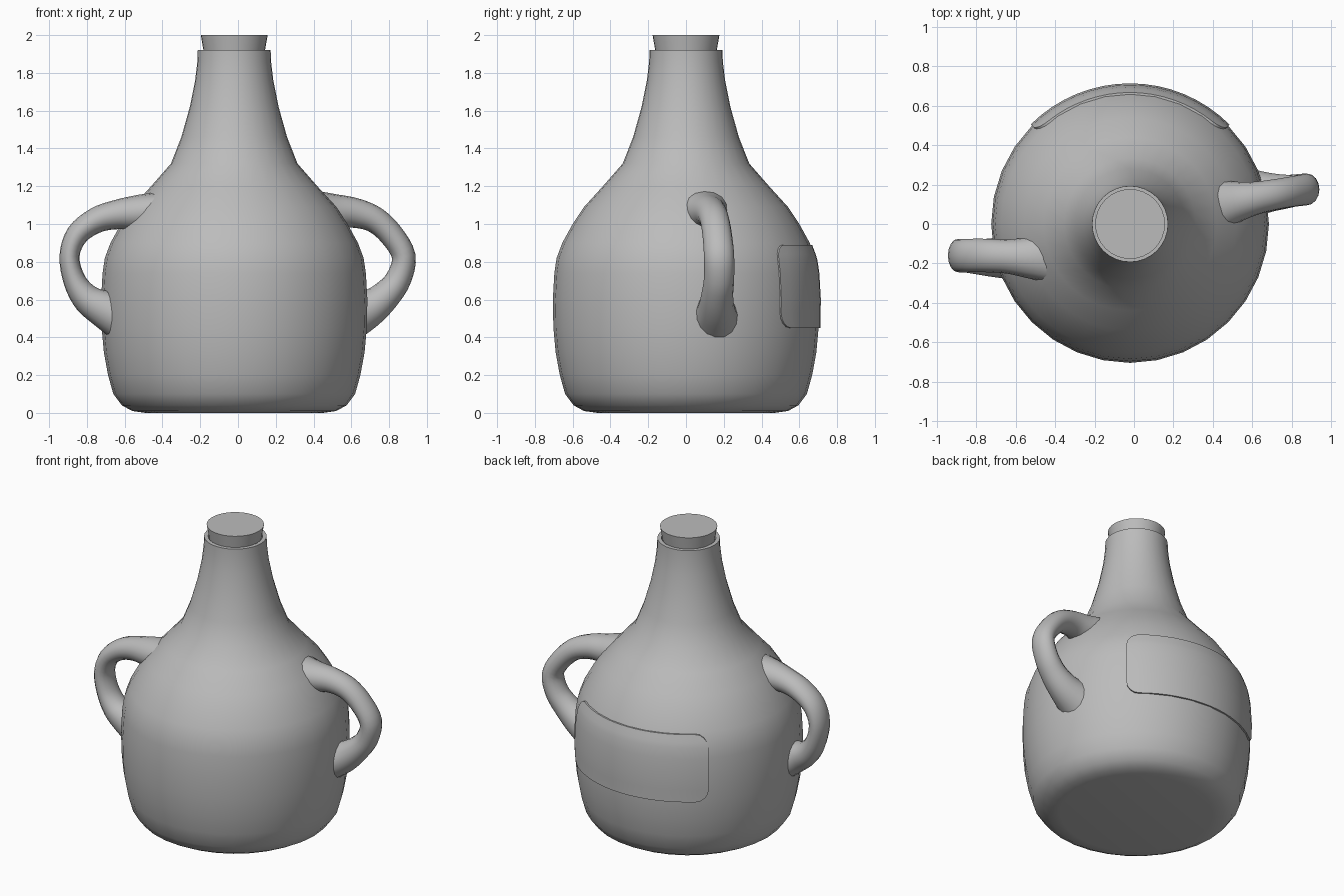
import bpy, bmesh, math
from mathutils import Vector

if "Cube" in bpy.data.objects:
    bpy.data.objects.remove(bpy.data.objects["Cube"])

GREY = (0.5, 0.5, 0.5, 1)
clay = bpy.data.materials.new("grey clay")
clay.use_nodes = True
clay.diffuse_color = GREY
clay.node_tree.nodes["Principled BSDF"].inputs["Base Color"].default_value = GREY

CX = -0.02      # axis of the bottle
SIDES = 32


def finish(name, bm, angle=40):
    bmesh.ops.recalc_face_normals(bm, faces=bm.faces)
    mesh = bpy.data.meshes.new(name)
    bm.to_mesh(mesh)
    bm.free()
    mesh.materials.append(clay)
    ob = bpy.data.objects.new(name, mesh)
    bpy.context.collection.objects.link(ob)
    bpy.ops.object.select_all(action="DESELECT")
    ob.select_set(True)
    bpy.context.view_layer.objects.active = ob
    bpy.ops.object.shade_smooth_by_angle(angle=math.radians(angle))
    return ob


def skin(bm, rings, closed=True):
    """Join successive rings of vertices with quads."""
    for lo, hi in zip(rings, rings[1:]):
        n = len(lo)
        for i in range(n if closed else n - 1):
            j = (i + 1) % n
            bm.faces.new((lo[i], lo[j], hi[j], hi[i]))


def lathe(name, profile):
    bm = bmesh.new()
    rings = []
    for r, z in profile:
        angles = [math.tau * i / SIDES for i in range(SIDES)]
        rings.append([bm.verts.new((CX + r * math.cos(a), r * math.sin(a), z)) for a in angles])
    skin(bm, rings)
    bm.faces.new(rings[0])
    bm.faces.new(rings[-1])
    return finish(name, bm)


# Bottle body with a narrow lip, and its stopper
body = [(0.47, 0), (0.54, 0.01), (0.595, 0.04), (0.64, 0.1), (0.668, 0.2),
        (0.69, 0.32), (0.702, 0.45), (0.705, 0.6), (0.697, 0.74), (0.685, 0.82),
        (0.655, 0.9), (0.6, 1.0), (0.54, 1.09), (0.44, 1.2), (0.335, 1.32),
        (0.28, 1.46), (0.235, 1.62), (0.207, 1.76), (0.195, 1.86), (0.193, 1.92),
        (0.168, 1.92), (0.163, 1.88)]
lathe("bottle_body", body)
lathe("stopper", [(0.155, 1.87), (0.163, 1.92), (0.177, 2.0)])


def body_radius(z):
    for (r0, z0), (r1, z1) in zip(body, body[1:]):
        if z0 <= z <= z1:
            return r0 + (r1 - r0) * (z - z0) / (z1 - z0)


# Raised label with rounded corners on the back
def label(z_low=0.45, z_high=0.89, half=math.radians(45), corner=0.08):
    bm = bmesh.new()
    steps = [corner * (1 - math.cos(math.pi / 8 * i)) for i in range(5)]
    mid = [z_low + corner + (z_high - z_low - 2 * corner) * i / 4 for i in range(1, 4)]
    rows = [z_low + s for s in steps] + mid + [z_high - s for s in reversed(steps)]
    rings = []
    for z in rows:
        d = max(0, corner - min(z - z_low, z_high - z))
        inset = corner - math.sqrt(corner ** 2 - d ** 2)
        span = half - inset / 0.7
        r = body_radius(z) + 0.009
        ring = []
        for i in range(17):
            a = math.pi / 2 + span * (i / 8 - 1)
            ring.append(bm.verts.new((CX + r * math.cos(a), r * math.sin(a), z)))
        rings.append(ring)
    skin(bm, rings, closed=False)
    # side walls sunk into the body
    rim = [e for e in bm.edges if e.is_boundary]
    wall = bmesh.ops.extrude_edge_only(bm, edges=rim)["geom"]
    for v in wall:
        if isinstance(v, bmesh.types.BMVert):
            v.co.x = CX + (v.co.x - CX) * 0.97
            v.co.y *= 0.97
    return finish("back_label", bm)


label()


# Handles: path points are x, y, z, in-plane radius, sideways radius
def catmull(p0, p1, p2, p3, t):
    return [0.5 * (2 * b + (c - a) * t + (2 * a - 5 * b + 4 * c - d) * t * t
                   + (3 * b - a - 3 * c + d) * t ** 3)
            for a, b, c, d in zip(p0, p1, p2, p3)]


def handle(name, path):
    pts = [path[0]] + path + [path[-1]]
    fine = [catmull(*pts[i:i + 4], k / 4) for i in range(len(path) - 1) for k in range(4)]
    fine.append(path[-1])
    bm = bmesh.new()
    rings = []
    for i, p in enumerate(fine):
        before, after = fine[max(i - 1, 0)], fine[min(i + 1, len(fine) - 1)]
        along = (Vector(after[:3]) - Vector(before[:3])).normalized()
        side = (Vector((0, 1, 0)) - along * along.y).normalized()
        up = along.cross(side)
        ring = []
        for k in range(16):
            a = math.tau * k / 16
            ring.append(bm.verts.new(Vector(p[:3]) + up * (p[3] * math.cos(a))
                                     + side * (p[4] * math.sin(a))))
        rings.append(ring)
    skin(bm, rings)
    bm.faces.new(rings[0])
    bm.faces.new(rings[-1])
    return finish(name, bm, 60)


handle("left_handle", [
    (0.38, 0.09, 1.08, 0.10, 0.15), (0.50, 0.11, 1.065, 0.095, 0.11),
    (0.61, 0.13, 1.06, 0.08, 0.085), (0.72, 0.15, 1.025, 0.07, 0.078),
    (0.81, 0.165, 0.945, 0.065, 0.078), (0.877, 0.175, 0.83, 0.063, 0.08),
    (0.85, 0.175, 0.71, 0.068, 0.08), (0.78, 0.165, 0.62, 0.08, 0.085),
    (0.69, 0.16, 0.55, 0.10, 0.10), (0.58, 0.155, 0.5, 0.13, 0.13)])
handle("right_handle", [
    (-0.40, -0.16, 1.07, 0.10, 0.15), (-0.52, -0.17, 1.06, 0.095, 0.11),
    (-0.64, -0.165, 1.05, 0.078, 0.087), (-0.75, -0.16, 1.02, 0.068, 0.085),
    (-0.85, -0.16, 0.945, 0.06, 0.085), (-0.892, -0.16, 0.83, 0.053, 0.085),
    (-0.865, -0.16, 0.70, 0.06, 0.085), (-0.80, -0.165, 0.605, 0.078, 0.09),
    (-0.71, -0.17, 0.55, 0.10, 0.10), (-0.60, -0.16, 0.5, 0.13, 0.13)])
